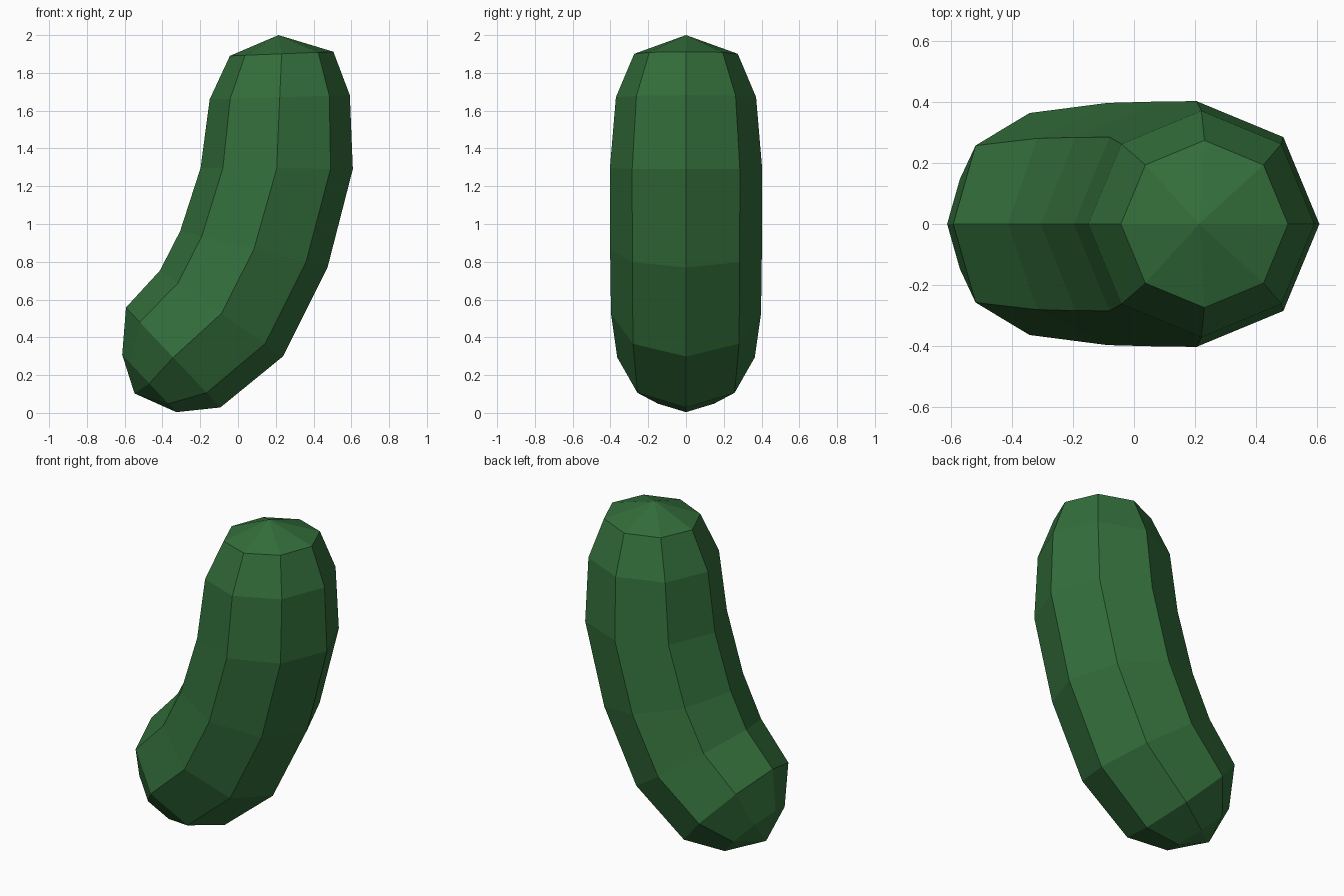
import bpy, bmesh, math
from mathutils import Vector

if "Cube" in bpy.data.objects:
    bpy.data.objects.remove(bpy.data.objects["Cube"])

# Eight-sided rings along the bent body: inner (left) point, outer (right) point in x, z
RINGS = [
    ((-0.043, 1.89), (0.505, 1.912)),
    ((-0.15, 1.66), (0.592, 1.682)),
    ((-0.198, 1.297), (0.608, 1.291)),
    ((-0.306, 0.963), (0.474, 0.77)),
    ((-0.413, 0.754), (0.238, 0.299)),
    ((-0.593, 0.558), (-0.093, 0.029)),
    ((-0.613, 0.308), (-0.326, 0.004)),
]
TOP_TIP = (0.214, 0, 2.0)
BOTTOM_TIP = (-0.548, 0, 0.103)
SIDES = 8

# Skin colour
green = bpy.data.materials.new("cucumber green")
green.diffuse_color = (0.033, 0.155, 0.043, 1)
green.use_nodes = True
green.node_tree.nodes["Principled BSDF"].inputs["Base Color"].default_value = green.diffuse_color

# Body: rings joined by quads, closed with a fan at each end
bm = bmesh.new()
loops = []
for inner, outer in RINGS:
    a, b = Vector((inner[0], 0, inner[1])), Vector((outer[0], 0, outer[1]))
    centre, across = (a + b) / 2, (b - a) / 2
    side = Vector((0, across.length, 0))
    angles = [math.tau * i / SIDES for i in range(SIDES)]
    loops.append([bm.verts.new(centre + across * math.cos(t) + side * math.sin(t))
                  for t in angles])

top, bottom = bm.verts.new(TOP_TIP), bm.verts.new(BOTTOM_TIP)
for i in range(SIDES):
    j = (i + 1) % SIDES
    for up, low in zip(loops, loops[1:]):
        bm.faces.new((up[i], up[j], low[j], low[i]))
    bm.faces.new((top, loops[0][j], loops[0][i]))
    bm.faces.new((bottom, loops[-1][i], loops[-1][j]))
bmesh.ops.recalc_face_normals(bm, faces=bm.faces)

mesh = bpy.data.meshes.new("cucumber_body")
bm.to_mesh(mesh)
bm.free()
mesh.materials.append(green)
body = bpy.data.objects.new("cucumber_body", mesh)
bpy.context.collection.objects.link(body)
